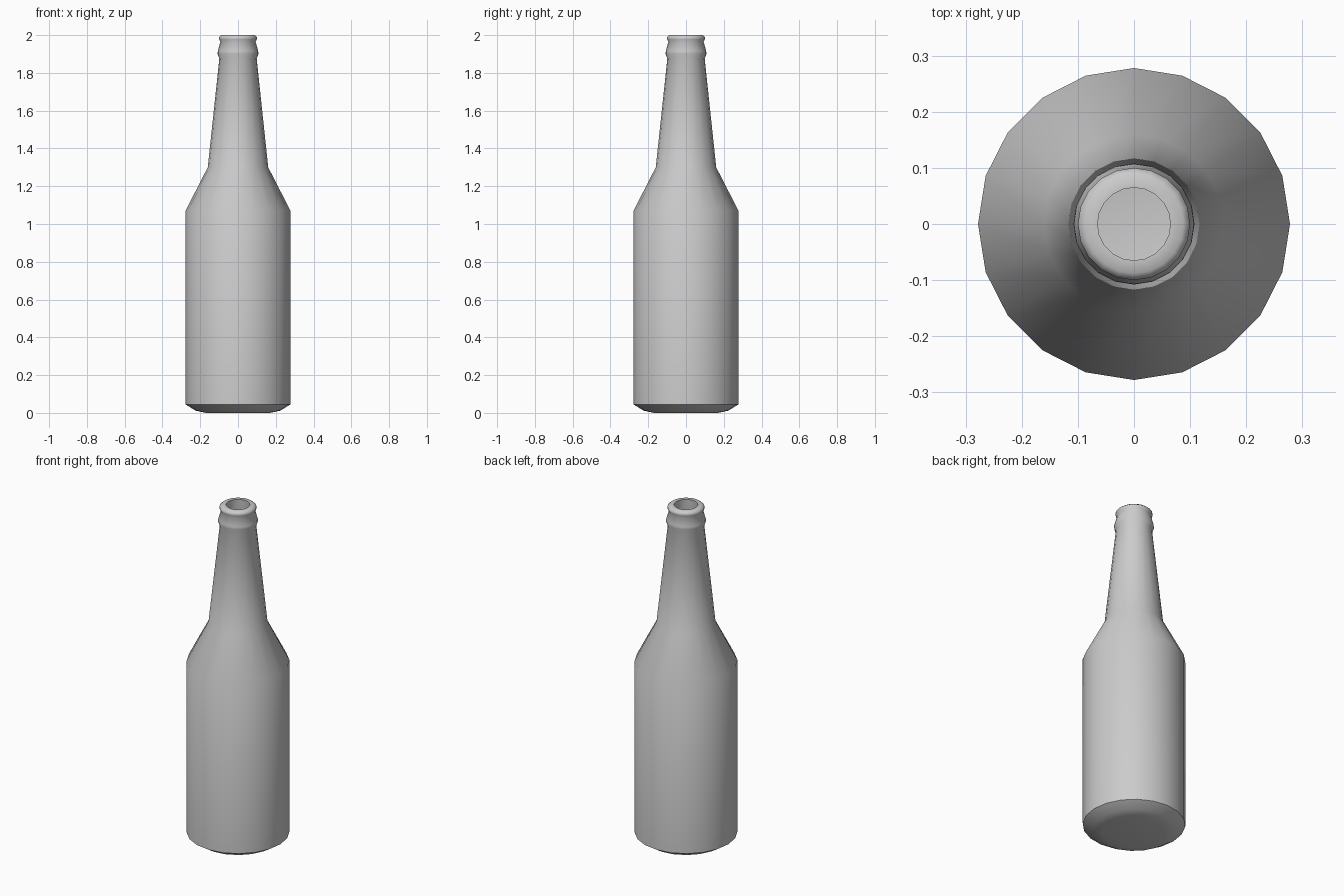
import bpy, bmesh, math

if "Cube" in bpy.data.objects:
    bpy.data.objects.remove(bpy.data.objects["Cube"])

SIDES = 20

# Closed shell profile (radius, height): outer base, body, neck, lip, then inner wall
profile = [
    (0.0, 0.012), (0.17, 0.0), (0.225, 0.012), (0.278, 0.045),
    (0.278, 1.07), (0.16, 1.30), (0.099, 1.875),
    (0.108, 1.90), (0.107, 1.915), (0.093, 1.965),
    (0.10, 1.977), (0.10, 1.99), (0.088, 2.0),
    (0.065, 2.0), (0.072, 1.88), (0.135, 1.295),
    (0.255, 1.06), (0.255, 0.06), (0.215, 0.035), (0.0, 0.035),
]


def lathe(name, points, sides):
    bm = bmesh.new()
    rings = []
    for r, z in points:
        if r == 0:
            rings.append([bm.verts.new((0, 0, z))] * sides)
        else:
            rings.append([bm.verts.new((r * math.cos(2 * math.pi * i / sides),
                                        r * math.sin(2 * math.pi * i / sides), z))
                          for i in range(sides)])
    for a, b in zip(rings, rings[1:]):
        for i in range(sides):
            j = (i + 1) % sides
            # dict.fromkeys merges the repeated pole vertex into a triangle
            bm.faces.new(dict.fromkeys((a[i], a[j], b[j], b[i])))
    bmesh.ops.recalc_face_normals(bm, faces=bm.faces)
    mesh = bpy.data.meshes.new(name)
    bm.to_mesh(mesh)
    bm.free()
    obj = bpy.data.objects.new(name, mesh)
    bpy.context.collection.objects.link(obj)
    return obj


# Hollow bottle
bottle = lathe("bottle", profile, SIDES)
bpy.context.view_layer.objects.active = bottle
bottle.select_set(True)
bpy.ops.object.shade_smooth_by_angle(angle=math.radians(50))
